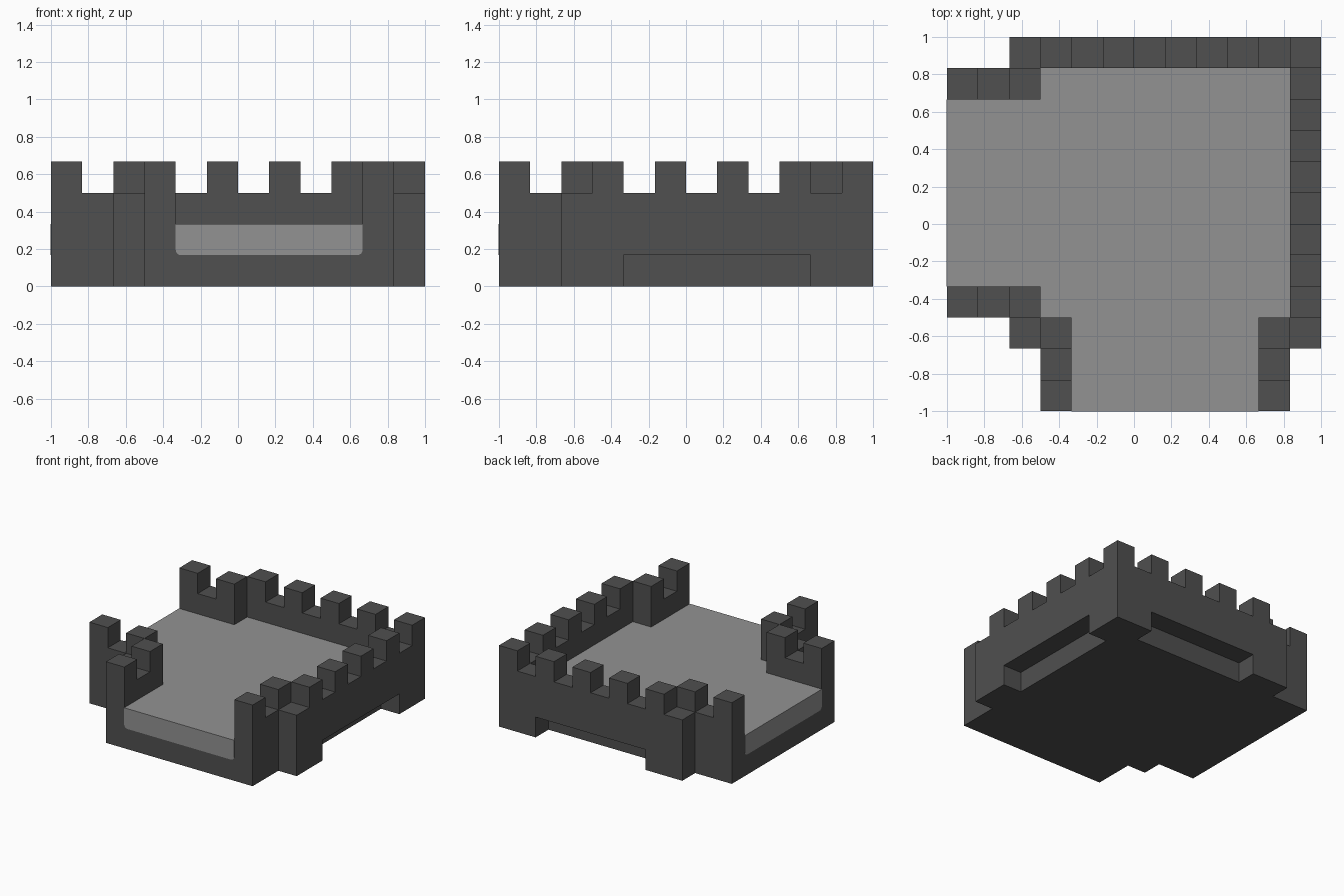
import bpy, bmesh, math

cube = bpy.data.objects.get("Cube")
if cube:
    bpy.data.objects.remove(cube, do_unlink=True)

U = 1 / 6  # one grid cell; the plan is 12 x 12 cells


def material(name, grey):
    mat = bpy.data.materials.new(name)
    mat.use_nodes = True
    col = (grey, grey, grey, 1)
    mat.diffuse_color = col
    bsdf = next(n for n in mat.node_tree.nodes if n.type == 'BSDF_PRINCIPLED')
    bsdf.inputs["Base Color"].default_value = col
    return mat


DARK = material("dark stone", 0.08)
LIGHT = material("light floor stone", 0.29)


def finish(name, bm, mats):
    bmesh.ops.recalc_face_normals(bm, faces=bm.faces)
    me = bpy.data.meshes.new(name)
    bm.to_mesh(me)
    bm.free()
    for m in mats:
        me.materials.append(m)
    ob = bpy.data.objects.new(name, me)
    bpy.context.collection.objects.link(ob)
    return ob


def extrude_outline(bm, points, z0, z1):
    """Closed prism over a 2D outline."""
    face = bm.faces.new([bm.verts.new((x, y, z0)) for x, y in points])
    res = bmesh.ops.extrude_face_region(bm, geom=[face], use_keep_orig=True)
    top = [v for v in res["geom"] if isinstance(v, bmesh.types.BMVert)]
    bmesh.ops.translate(bm, verts=top, vec=(0, 0, z1 - z0))


def plan_part(name, cells, k0, k1, mats=(DARK,)):
    """Extrude a plan outline given in cell coordinates between two cell heights."""
    bm = bmesh.new()
    extrude_outline(bm, [(x * U - 1, y * U - 1) for x, y in cells], k0 * U, k1 * U)
    return finish(name, bm, mats)


# Foot of the base, with a long socket notch in the left side and in the back
plan_part("base_foot", [
    (3, 0), (11, 0), (11, 2), (12, 2),
    (12, 4), (11, 4), (11, 10), (12, 10),
    (12, 12), (10, 12), (10, 11), (4, 11), (4, 12),
    (2, 12), (2, 11), (0, 11), (0, 3), (2, 3), (2, 2), (3, 2)], 0, 1)

# Deck: dark sides, light floor on top
deck = plan_part("floor_deck", [
    (3, 0), (11, 0), (11, 2), (12, 2), (12, 12), (2, 12),
    (2, 11), (0, 11), (0, 3), (2, 3), (2, 2), (3, 2)], 1, 2, (DARK, LIGHT))
for p in deck.data.polygons:
    p.material_index = 1 if p.normal.z > 0.5 else 0

# Parapet walls
plan_part("long_parapet", [
    (0, 10), (3, 10), (3, 11), (11, 11), (11, 3), (10, 3), (10, 0),
    (11, 0), (11, 2), (12, 2), (12, 12), (2, 12), (2, 11), (0, 11)], 2, 3)
plan_part("corner_parapet", [
    (3, 0), (4, 0), (4, 3), (3, 3), (3, 4),
    (0, 4), (0, 3), (2, 3), (2, 2), (3, 2)], 2, 3)


# Merlons, one on every second cell of each parapet
def merlons(name, cells):
    bm = bmesh.new()
    for i, j in cells:
        x, y = i * U - 1, j * U - 1
        extrude_outline(bm, [(x, y), (x + U, y), (x + U, y + U), (x, y + U)],
                        3 * U, 4 * U)
    finish(name, bm, (DARK,))


merlons("back_merlons", [(0, 10), (2, 10)] + [(i, 11) for i in range(3, 12, 2)])
merlons("left_merlons", [(11, j) for j in range(3, 10, 2)] + [(10, 2), (10, 0)])
merlons("corner_merlons", [(3, 0), (3, 2), (2, 3), (0, 3)])


# Light panels under the two open edges, with rounded lower corners
def edge_panel(name, location, turn):
    half, r = 3 * U, 0.03
    pts = [(-half, U)]
    for side, start in ((-1, 180), (1, 270)):
        for s in range(6):
            a = math.radians(start + s * 18)
            pts.append((side * (half - r) + r * math.cos(a), r + r * math.sin(a)))
    pts.append((half, U))
    bm = bmesh.new()
    extrude_outline(bm, pts, 0, 0.002)
    ob = finish(name, bm, (LIGHT,))
    ob.rotation_euler = (math.pi / 2, 0, turn)
    ob.location = location


edge_panel("front_edge_panel", (U, -1, U), 0)
edge_panel("right_edge_panel", (-1, U, U), -math.pi / 2)
